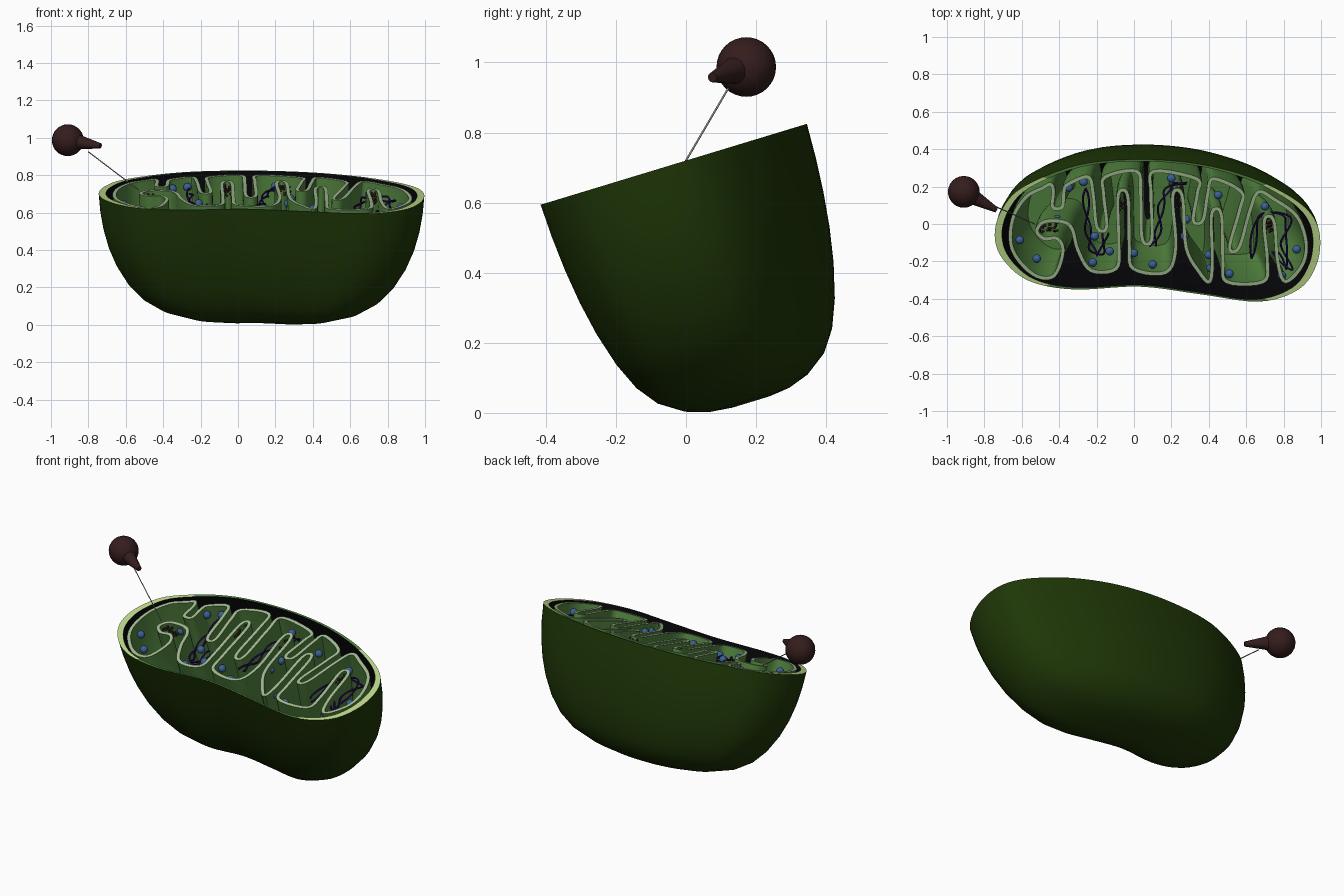
import bpy, bmesh, math, random
from mathutils import Vector

if "Cube" in bpy.data.objects:
    bpy.data.objects.remove(bpy.data.objects["Cube"])
random.seed(4)
TILT = math.radians(16.9)
CENTRE = Vector((0.12, -0.02))


def material(name, *rgb):
    m = bpy.data.materials.new(name)
    m.use_nodes = True
    colour = (*rgb, 1)
    m.diffuse_color = colour
    m.node_tree.nodes["Principled BSDF"].inputs["Base Color"].default_value = colour
    return m


DARK = material("dark green", 0.013, 0.037, 0.002)
LIGHT = material("pale lime", 0.5, 0.68, 0.25)
BLACK = material("black", 0.002, 0.002, 0.003)
GREEN = material("leaf green", 0.085, 0.23, 0.05)
SAGE = material("sage edge", 0.36, 0.5, 0.28)
BLUE = material("blue", 0.045, 0.115, 0.31)
BROWN = material("dark brown", 0.035, 0.012, 0.012)
INDIGO = material("indigo", 0.014, 0.002, 0.075)
GREY = material("grey", 0.28, 0.27, 0.27)


def place(p, depth):
    """Point of the slanted cut plane, pushed down along its normal."""
    return Vector((p[0], p[1] + math.sin(TILT) * depth,
                   0.72 + math.tan(TILT) * p[1] - math.cos(TILT) * depth))


def spline(points, steps, closed=True):
    """Smooth path through the points."""
    pts = [Vector(p) for p in points]
    n = len(pts)
    get = (lambda i: pts[i % n]) if closed else (lambda i: pts[max(0, min(n - 1, i))])
    out = []
    for i in range(n if closed else n - 1):
        a, b, c, d = (get(i + k) for k in (-1, 0, 1, 2))
        for j in range(steps):
            t = j / steps
            out.append(0.5 * (2 * b + (c - a) * t + (2 * a - 5 * b + 4 * c - d) * t ** 2
                              + (3 * b - a - 3 * c + d) * t ** 3))
    return out


def finish(name, bm, mats, angle=40):
    mesh = bpy.data.meshes.new(name)
    bm.to_mesh(mesh)
    bm.free()
    for m in mats:
        mesh.materials.append(m)
    mesh.shade_smooth()
    mesh.set_sharp_from_angle(angle=math.radians(angle))
    obj = bpy.data.objects.new(name, mesh)
    bpy.context.collection.objects.link(obj)


def ring(bm, outline, scale, depth, squeeze=(1, 1)):
    return [bm.verts.new(place(CENTRE + (p - CENTRE) * Vector(squeeze) * scale, depth))
            for p in outline]


def bridge(bm, a, b, mat):
    faces = []
    for i in range(len(a)):
        j = (i + 1) % len(a)
        faces.append(bm.faces.new((a[i], a[j], b[j], b[i])))
        faces[-1].material_index = mat
    return faces


def balls(name, centres, radius, mat, segments, rows):
    bm = bmesh.new()
    for c in centres:
        made = bmesh.ops.create_uvsphere(bm, u_segments=segments, v_segments=rows, radius=radius)
        bmesh.ops.translate(bm, verts=made["verts"], vec=c)
    finish(name, bm, [mat], 60)


def tube(name, points, radius, mat):
    curve = bpy.data.curves.new(name, "CURVE")
    curve.dimensions = "3D"
    curve.bevel_depth, curve.bevel_resolution = radius, 1
    curve.use_fill_caps = True
    line = curve.splines.new("POLY")
    line.points.add(len(points) - 1)
    for v, p in zip(line.points, points):
        v.co = (*p, 1)
    curve.materials.append(mat)
    obj = bpy.data.objects.new(name, curve)
    bpy.context.collection.objects.link(obj)
    bpy.ops.object.select_all(action="DESELECT")
    obj.select_set(True)
    bpy.context.view_layer.objects.active = obj
    bpy.ops.object.convert(target="MESH")


# Outer shell: half bean, black lining, cut rim pale at both ends
rim = spline([(-0.745, -0.06), (-0.705, 0.08), (-0.59, 0.2), (-0.3, 0.315), (0.03, 0.345),
              (0.35, 0.32), (0.62, 0.25), (0.83, 0.15), (0.95, 0.05), (0.995, -0.07),
              (0.975, -0.22), (0.88, -0.35), (0.67, -0.415), (0.35, -0.375), (0.03, -0.335),
              (-0.32, -0.35), (-0.56, -0.305), (-0.7, -0.19)], 5)
profile = [(0, 1), (0.1, 0.99), (0.2, 0.97), (0.3, 0.938), (0.4, 0.89), (0.5, 0.82),
           (0.58, 0.735), (0.64, 0.625), (0.685, 0.46), (0.706, 0.3), (0.713, 0.14)]
bm = bmesh.new()
outer = [ring(bm, rim, s, d) for d, s in profile]
inner = [ring(bm, rim, s, d * 0.96, (0.955, 0.972)) for d, s in profile]
for f in bridge(bm, outer[0], inner[0], 1):
    if abs(f.calc_center_median().x - CENTRE.x) < 0.6:
        f.material_index = 3
for rings, mat in ((outer, 0), (inner, 2)):
    for a, b in zip(rings, rings[1:]):
        bridge(bm, a, b, mat)
    bm.faces.new(rings[-1]).material_index = mat
bmesh.ops.recalc_face_normals(bm, faces=bm.faces)
finish("outer_shell", bm, [DARK, LIGHT, BLACK, GREEN])


# Folded inner membrane: winding wall with a floor
def fold(mouth, tip, side, spread=0.046):
    m, t = Vector(mouth), Vector(tip)
    w, wide = Vector((0.028 * side, 0)), Vector((spread * side, 0))
    neck, low = m.lerp(t, 0.3), m.lerp(t, 0.88)
    return [m - wide, neck - w, low - w, t, low + w, neck + w, m + wide]


path = [(-0.54, -0.27), (-0.65, -0.14), (-0.65, 0.02), (-0.58, 0.14), (-0.49, 0.19)]
for m, t in (((-0.4, 0.21), (-0.41, 0.08)), ((-0.2, 0.25), (-0.17, -0.04)),
             ((0.06, 0.28), (0.07, -0.11)), ((0.38, 0.24), (0.34, 0.0)),
             ((0.62, 0.17), (0.53, -0.15))):
    path += fold(m, t, 1)
path += [(0.75, 0.13), (0.87, 0.04), (0.92, -0.1), (0.9, -0.22)]
for m, t, spread in (((0.75, -0.31), (0.72, 0.04), 0.06), ((0.45, -0.31), (0.44, 0.08), 0.046),
                     ((0.26, -0.26), (0.23, 0.18), 0.09), ((-0.05, -0.24), (-0.06, 0.18), 0.046)):
    path += fold(m, t, -1, spread)
# front fold at the left that hooks sideways
path += [(-0.23, -0.25), (-0.3, -0.14), (-0.33, -0.03), (-0.38, 0.01), (-0.48, 0.01),
         (-0.52, -0.04), (-0.48, -0.08), (-0.41, -0.08), (-0.38, -0.15), (-0.43, -0.28)]
path = spline(path, 5)
sides = ([], [])
for i, p in enumerate(path):
    along = (path[(i + 1) % len(path)] - path[i - 1]).normalized()
    normal = Vector((-along.y, along.x)) * 0.01
    sides[0].append(p + normal)
    sides[1].append(p - normal)
bm = bmesh.new()
tops = []
for outline in sides:
    rings = [ring(bm, outline, s, d + 0.005) for d, s in profile[:5]]
    tops.append(rings[0])
    for a, b in zip(rings, rings[1:]):
        bridge(bm, a, b, 0)
bridge(bm, *tops, 1)
bm.faces.new(rings[-1])
bmesh.ops.recalc_face_normals(bm, faces=bm.faces)
bmesh.ops.triangulate(bm, faces=[f for f in bm.faces if len(f.verts) > 4])
finish("folded_membrane", bm, [GREEN, SAGE])

# Blue granules near the cut
spots = [(-0.61, -0.1), (-0.52, -0.2), (-0.41, 0.01), (-0.35, 0.18), (-0.27, 0.21),
         (-0.21, -0.08), (-0.22, -0.22), (-0.13, -0.16), (0, -0.17), (0.1, -0.23),
         (0.2, 0.23), (0.28, 0.01), (0.27, -0.08), (0.45, 0.14), (0.4, -0.18),
         (0.41, -0.25), (0.51, -0.28), (0.7, 0.08), (0.87, -0.15), (0.79, -0.29)]
balls("blue_granules", [place(p, 0.05) for p in spots], 0.023, BLUE, 14, 8)

# Tiny brown grains clustered inside the front folds
grains = []
for x, y, w, h in ((-0.46, -0.03, 0.05, 0.025), (-0.06, 0.12, 0.02, 0.06),
                   (0.23, 0.13, 0.025, 0.06), (0.72, -0.01, 0.02, 0.05)):
    for i in range(24):
        grains.append(place((x + random.uniform(-w, w), y + random.uniform(-h, h)),
                            random.uniform(0.02, 0.06)))
balls("brown_grains", grains, 0.008, BROWN, 6, 4)

# Twin twisted strands
strands = {
    "left_strand": [(-0.26, 0.17), (-0.25, 0), (-0.23, -0.14), (-0.18, -0.18), (-0.15, -0.06)],
    "middle_strand": [(0.28, 0.2), (0.2, 0.19), (0.15, 0.1), (0.13, -0.05), (0.1, -0.14)],
    "right_strand": [(0.63, -0.2), (0.67, 0.02), (0.82, 0.02), (0.8, -0.12), (0.83, -0.26),
                     (0.75, -0.16)],
}
for name, points in strands.items():
    base = spline(points, 12, False)
    for k in (0, 1):
        twist = [place(p + Vector((0.016 * math.sin(i * 0.3 + k * math.pi), 0)),
                       0.06 + 0.014 * math.cos(i * 0.3 + k * math.pi))
                 for i, p in enumerate(base)]
        tube(f"{name}_{k + 1}", twist, 0.0055, INDIGO)

# Pointer: ball, tapered nose and thin leader line
ball = Vector((-0.91, 0.172, 0.987))
balls("pointer_ball", [ball], 0.085, BROWN, 24, 16)
tip = Vector((-0.735, 0.075, 0.957))
axis = tip - ball
bm = bmesh.new()
made = bmesh.ops.create_cone(bm, cap_ends=True, segments=16, radius1=0.04, radius2=0.014,
                             depth=axis.length * 0.68)
bmesh.ops.rotate(bm, verts=made["verts"], matrix=axis.to_track_quat("Z", "Y").to_matrix())
bmesh.ops.translate(bm, verts=made["verts"], vec=ball.lerp(tip, 0.66))
finish("pointer_nose", bm, [BROWN])
tube("leader_line", [Vector((-0.8, 0.12, 0.925)), place((-0.53, 0), 0)], 0.003, GREY)
